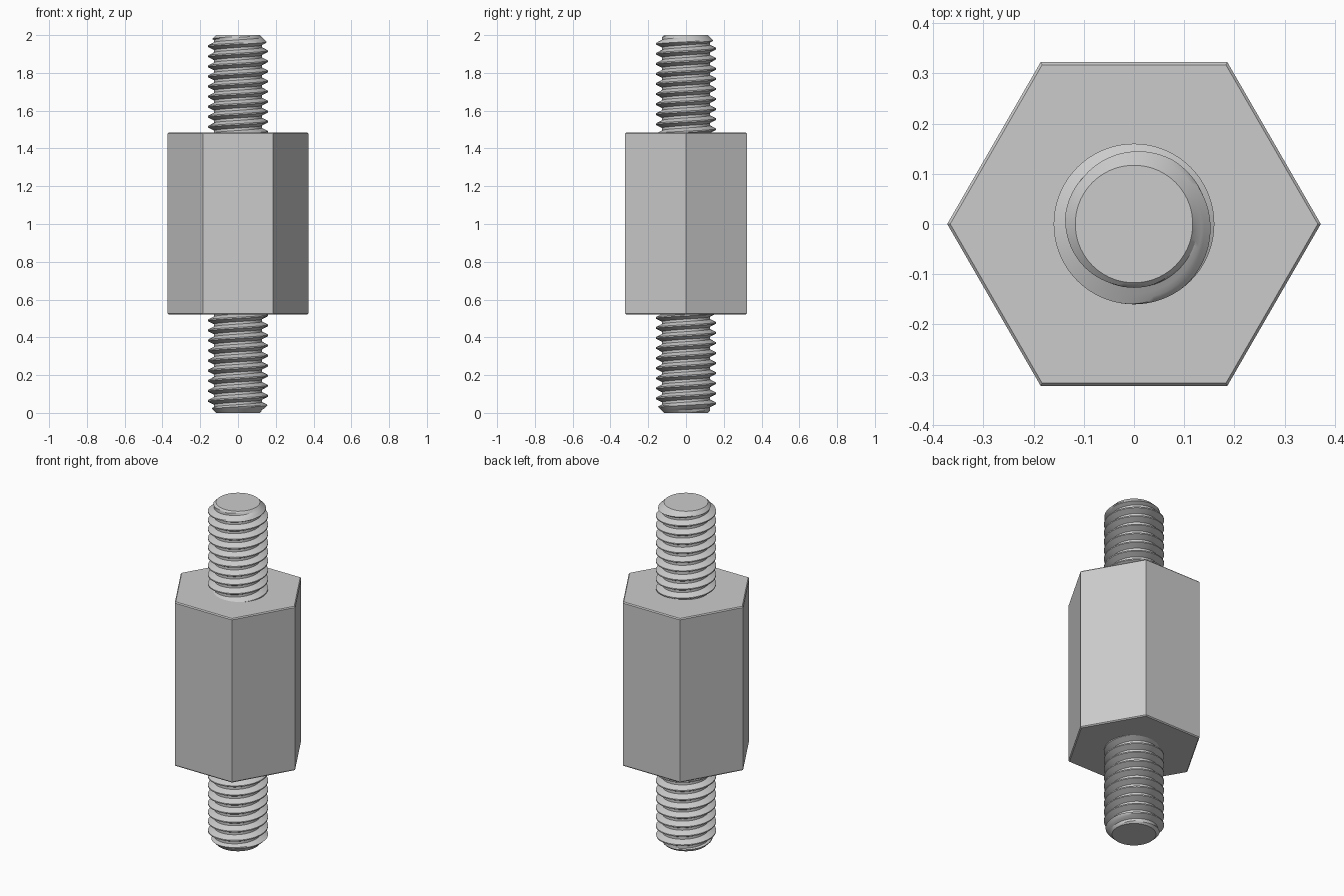
import bpy, bmesh, math
from mathutils import Matrix, Vector

cube = bpy.data.objects.get("Cube")
if cube:
    bpy.data.objects.remove(cube, do_unlink=True)

steel = bpy.data.materials.new("grey_steel")
steel.use_nodes = True
GREY = (0.6, 0.6, 0.6, 1)
steel.diffuse_color = GREY
steel.node_tree.nodes["Principled BSDF"].inputs["Base Color"].default_value = GREY

HEX_BOTTOM, HEX_TOP, HEIGHT = 0.52, 1.485, 2.0
PITCH, CREST, ROOT, TIP = 0.0533, 0.16, 0.127, 0.117


def finish(bm, name, smooth):
    bmesh.ops.recalc_face_normals(bm, faces=bm.faces)
    mesh = bpy.data.meshes.new(name)
    bm.to_mesh(mesh)
    bm.free()
    mesh.materials.append(steel)
    obj = bpy.data.objects.new(name, mesh)
    bpy.context.collection.objects.link(obj)
    if smooth:
        bpy.ops.object.select_all(action="DESELECT")
        obj.select_set(True)
        bpy.context.view_layer.objects.active = obj
        bpy.ops.object.shade_smooth_by_angle(angle=math.radians(25))
    return obj


# Hexagonal body with finely chamfered rims
def hex_body(radius, chamfer):
    bm = bmesh.new()
    profile = [(radius - chamfer, HEX_BOTTOM), (radius, HEX_BOTTOM + chamfer),
               (radius, HEX_TOP - chamfer), (radius - chamfer, HEX_TOP)]
    rings = [[bm.verts.new((r * math.cos(i * math.pi / 3), r * math.sin(i * math.pi / 3), z))
              for i in range(6)] for r, z in profile]
    for low, high in zip(rings, rings[1:]):
        for i in range(6):
            j = (i + 1) % 6
            bm.faces.new((low[i], low[j], high[j], high[i]))
    bm.faces.new(rings[0])
    bm.faces.new(rings[-1])
    return finish(bm, "hex_body", False)


# Threaded stud: a helical V-profile sheet trimmed flat, with a coned tip
def threaded_stud(name, length, placement, segments=72):
    # Fractions of the pitch where the profile turns, with extra flank points
    f = [0, 0.125, 0.23, 0.335, 0.44, 0.685, 0.79, 0.895]
    depth = [0, 0, 1 / 3, 2 / 3, 1, 1, 2 / 3, 1 / 3]
    m = len(f)
    turns = math.ceil(length / PITCH) + 3
    bm = bmesh.new()

    def vertex(i, row):
        angle = 2 * math.pi * i / segments
        z = PITCH * (row // m - 2 + f[row % m] + i / segments)
        r = CREST - (CREST - ROOT) * depth[row % m]
        r = max(0.02, min(r, TIP + (length - z)))
        return bm.verts.new((r * math.cos(angle), r * math.sin(angle), z))

    rows = turns * m
    cols = [[vertex(i, row) for row in range(rows)] for i in range(segments)]
    for i in range(segments):
        last = i == segments - 1
        nxt = cols[0][m:] if last else cols[i + 1]
        for a in range(min(rows, len(nxt)) - 1):
            bm.faces.new((cols[i][a], nxt[a], nxt[a + 1], cols[i][a + 1]))

    # Trim both ends and cap the tip
    for z, normal in ((length, (0, 0, 1)), (-0.03, (0, 0, -1))):
        bmesh.ops.bisect_plane(bm, geom=bm.verts[:] + bm.edges[:] + bm.faces[:],
                               plane_co=(0, 0, z), plane_no=normal, clear_outer=True)
    rim = [e for e in bm.edges if e.is_boundary
           and all(abs(v.co.z - length) < 1e-4 for v in e.verts)]
    bmesh.ops.edgeloop_fill(bm, edges=rim)
    bm.transform(placement)
    return finish(bm, name, True)


hex_body(0.372, 0.006)
threaded_stud("upper_stud", HEIGHT - HEX_TOP, Matrix.Translation(Vector((0, 0, HEX_TOP))))
threaded_stud("lower_stud", HEX_BOTTOM,
              Matrix.Translation(Vector((0, 0, HEX_BOTTOM))) @ Matrix.Rotation(math.pi, 4, "X"))
